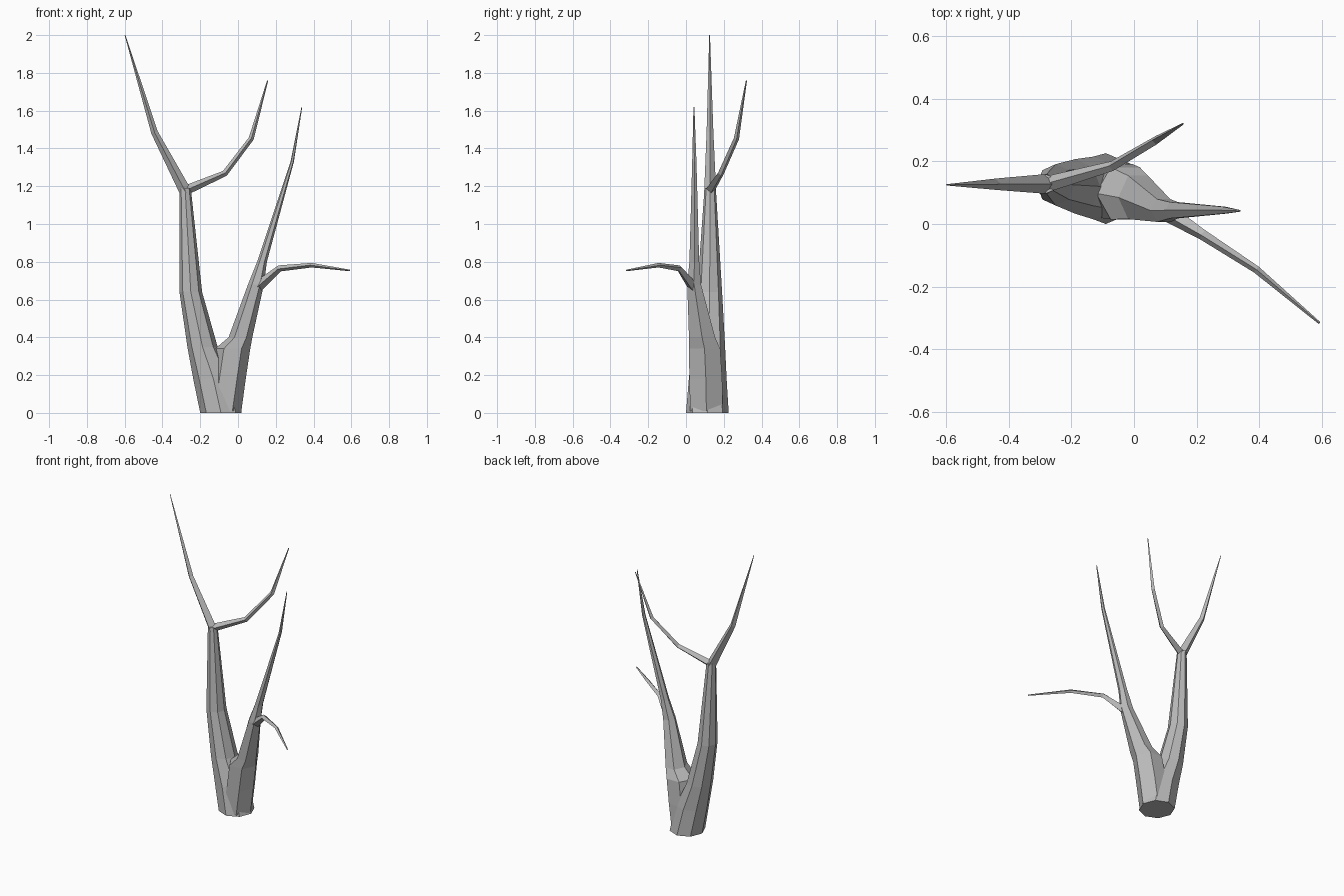
import bpy
import bmesh
from math import cos, sin, tau
from mathutils import Vector

old = bpy.data.objects.get("Cube")
if old:
    bpy.data.objects.remove(old, do_unlink=True)

bark = bpy.data.materials.new("grey_bark")
bark.use_nodes = True
colour = (0.5, 0.5, 0.5, 1)
bark.diffuse_color = colour
bark.node_tree.nodes["Principled BSDF"].inputs["Base Color"].default_value = colour


def loft(name, rings):
    """Skin a list of vertex rings into a closed, flat-shaded limb."""
    bm = bmesh.new()
    loops = [[bm.verts.new(p) for p in ring] for ring in rings]
    n = len(loops[0])
    for low, high in zip(loops, loops[1:]):
        for i in range(n):
            j = (i + 1) % n
            bm.faces.new((low[i], low[j], high[j], high[i]))
    bm.faces.new(loops[0][::-1])
    bm.faces.new(loops[-1])
    bmesh.ops.recalc_face_normals(bm, faces=bm.faces)
    mesh = bpy.data.meshes.new(name)
    bm.to_mesh(mesh)
    bm.free()
    mesh.materials.append(bark)
    obj = bpy.data.objects.new(name, mesh)
    bpy.context.collection.objects.link(obj)


def stem(name, sections, sides):
    """Upright limb from level sections: x, y, z, x radius, y radius."""
    angles = [tau * i / sides for i in range(sides)]
    loft(name, [[(x + rx * cos(a), y + ry * sin(a), z) for a in angles]
                for x, y, z, rx, ry in sections])


def branch(name, points, sides=4):
    """Bent limb whose sections are square to its path: x, y, z, radius."""
    path = [Vector(p[:3]) for p in points]
    rings = []
    for i, p in enumerate(points):
        along = (path[min(i + 1, len(path) - 1)] - path[max(i - 1, 0)]).normalized()
        side = along.cross(Vector((0, 1, 0))).normalized()
        up = side.cross(along)
        rings.append([path[i] + p[3] * (cos(tau * k / sides) * side + sin(tau * k / sides) * up)
                      for k in range(sides)])
    loft(name, rings)


# Trunk leaning into the tall left-hand stem
stem("trunk", [
    (-0.09, 0.113, 0, 0.11, 0.113),
    (-0.13, 0.115, 0.18, 0.107, 0.1),
    (-0.188, 0.12, 0.35, 0.08, 0.087),
    (-0.25, 0.125, 0.64, 0.06, 0.066),
    (-0.28, 0.128, 1.19, 0.03, 0.03)], 8)

# Second stem splitting away from the trunk
stem("second_stem", [
    (-0.077, 0.108, 0.01, 0.095, 0.1),
    (-0.052, 0.105, 0.18, 0.093, 0.1),
    (-0.028, 0.098, 0.34, 0.093, 0.096),
    (0.013, 0.085, 0.4, 0.063, 0.08),
    (0.095, 0.043, 0.68, 0.042, 0.042),
    (0.127, 0.044, 0.8, 0.026, 0.03),
    (0.287, 0.044, 1.33, 0.009, 0.013),
    (0.338, 0.042, 1.62, 0.002, 0.003)], 6)

# Upper fork
branch("tall_branch", [
    (-0.275, 0.128, 1.165, 0.032), (-0.442, 0.127, 1.485, 0.018), (-0.598, 0.125, 2, 0.002)])
branch("inner_branch", [
    (-0.285, 0.125, 1.175, 0.026), (-0.07, 0.185, 1.268, 0.016),
    (0.07, 0.267, 1.452, 0.014), (0.157, 0.32, 1.76, 0.003)])

# Low drooping twig
branch("low_twig", [
    (0.1, 0.04, 0.665, 0.03), (0.22, -0.035, 0.765, 0.017),
    (0.39, -0.145, 0.782, 0.012), (0.592, -0.316, 0.754, 0.004)])
